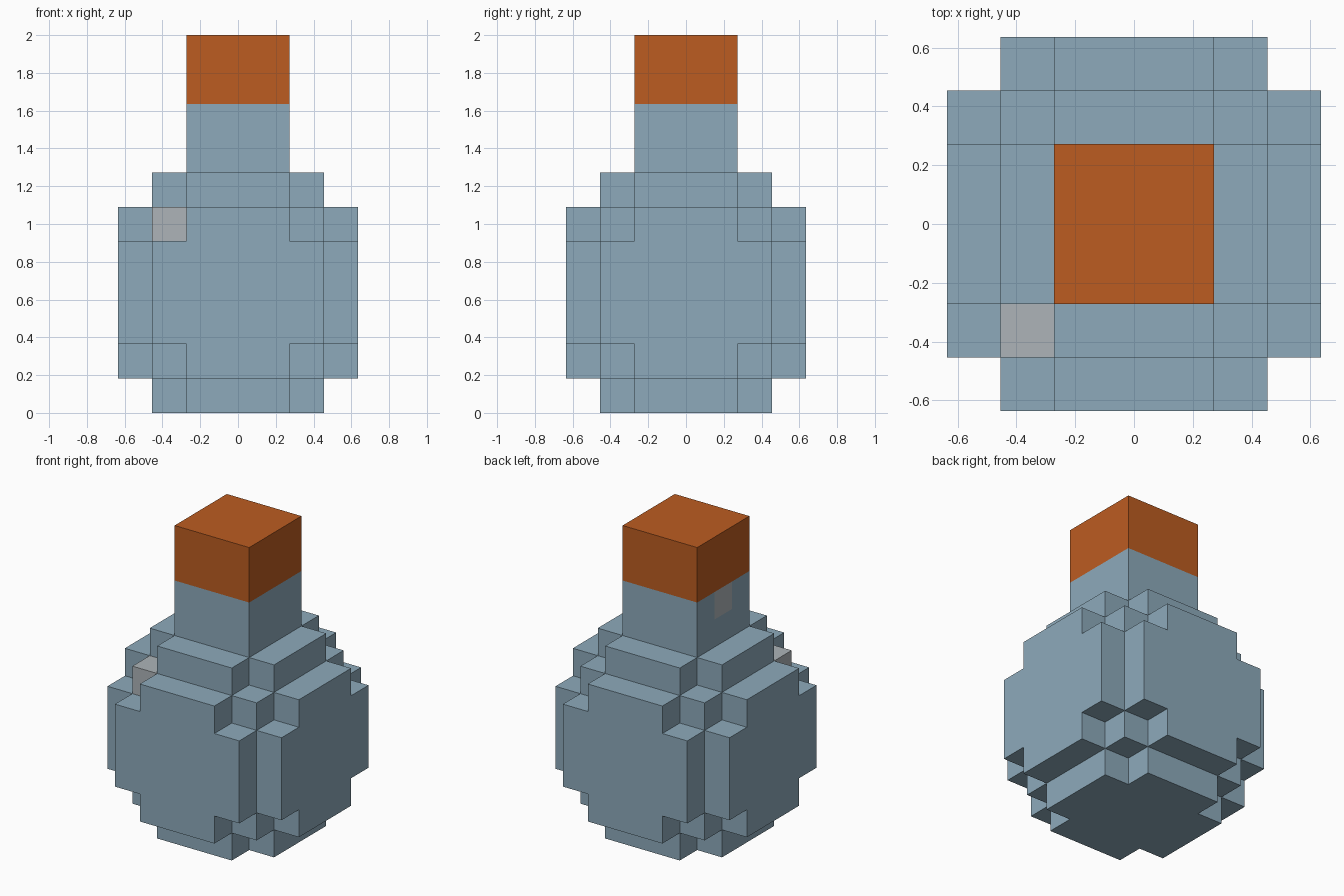
import bpy
import bmesh
import math
from itertools import product
from mathutils import Vector

cube = bpy.data.objects.get("Cube")
if cube:
    bpy.data.objects.remove(cube, do_unlink=True)

UNIT = 2 / 11  # edge of one block


def linear(c):
    c /= 255
    return c / 12.92 if c <= 0.04045 else ((c + 0.055) / 1.055) ** 2.4


def make_material(name, *rgb):
    colour = (*[linear(c) for c in rgb], 1)
    mat = bpy.data.materials.new(name)
    mat.use_nodes = True
    mat.diffuse_color = colour
    bsdf = mat.node_tree.nodes["Principled BSDF"]
    bsdf.inputs["Base Color"].default_value = colour
    bsdf.inputs["Roughness"].default_value = 0.8
    return mat


glass = make_material("blue glass", 141, 170, 187)
shine = make_material("pale grey shine", 173, 180, 184)
cork = make_material("orange cork", 188, 92, 33)


def column(bottom, height):
    """Cells of a square column, three blocks wide."""
    return set(product((-1, 0, 1), (-1, 0, 1), range(bottom, bottom + height)))


# Cells of each part: a rounded body, a square neck and a stopper
body = {c for c in product(range(-3, 4), repeat=3)
        if sum(v * v for v in c) <= 14}
body = {(x, y, z + 3) for x, y, z in body}
neck = column(7, 2)
stopper = column(9, 2)
solid = body | neck | stopper


def build_blocks(name, cells, materials, shiny=()):
    """Skin a set of cells with its outer faces and merge the flat areas."""
    bm = bmesh.new()
    for cell in sorted(cells):
        centre = Vector((cell[0], cell[1], cell[2] + 0.5))
        for axis, sign in product(range(3), (-1, 1)):
            step = [0, 0, 0]
            step[axis] = sign
            if tuple(a + b for a, b in zip(cell, step)) in solid:
                continue
            normal = Vector(step) / 2
            u, v = Vector((0, 0, 0)), Vector((0, 0, 0))
            u[(axis + 1) % 3] = 0.5
            v[(axis + 2) % 3] = 0.5 * sign
            corners = [normal - u - v, normal + u - v,
                       normal + u + v, normal - u + v]
            face = bm.faces.new([bm.verts.new((centre + c) * UNIT)
                                 for c in corners])
            face.material_index = int(cell in shiny)
    bmesh.ops.remove_doubles(bm, verts=bm.verts[:], dist=UNIT / 100)
    bmesh.ops.dissolve_limit(bm, angle_limit=math.radians(1),
                             verts=bm.verts[:], edges=bm.edges[:],
                             delimit={'MATERIAL'})
    mesh = bpy.data.meshes.new(name)
    bm.to_mesh(mesh)
    bm.free()
    for mat in materials:
        mesh.materials.append(mat)
    obj = bpy.data.objects.new(name, mesh)
    bpy.context.collection.objects.link(obj)


# One shiny block on the shoulder and one on the neck's right side
build_blocks("bottle_body", body, [glass, shine], {(-2, -2, 5)})
build_blocks("bottle_neck", neck, [glass, shine], {(-1, 0, 8)})
build_blocks("cork_stopper", stopper, [cork])
